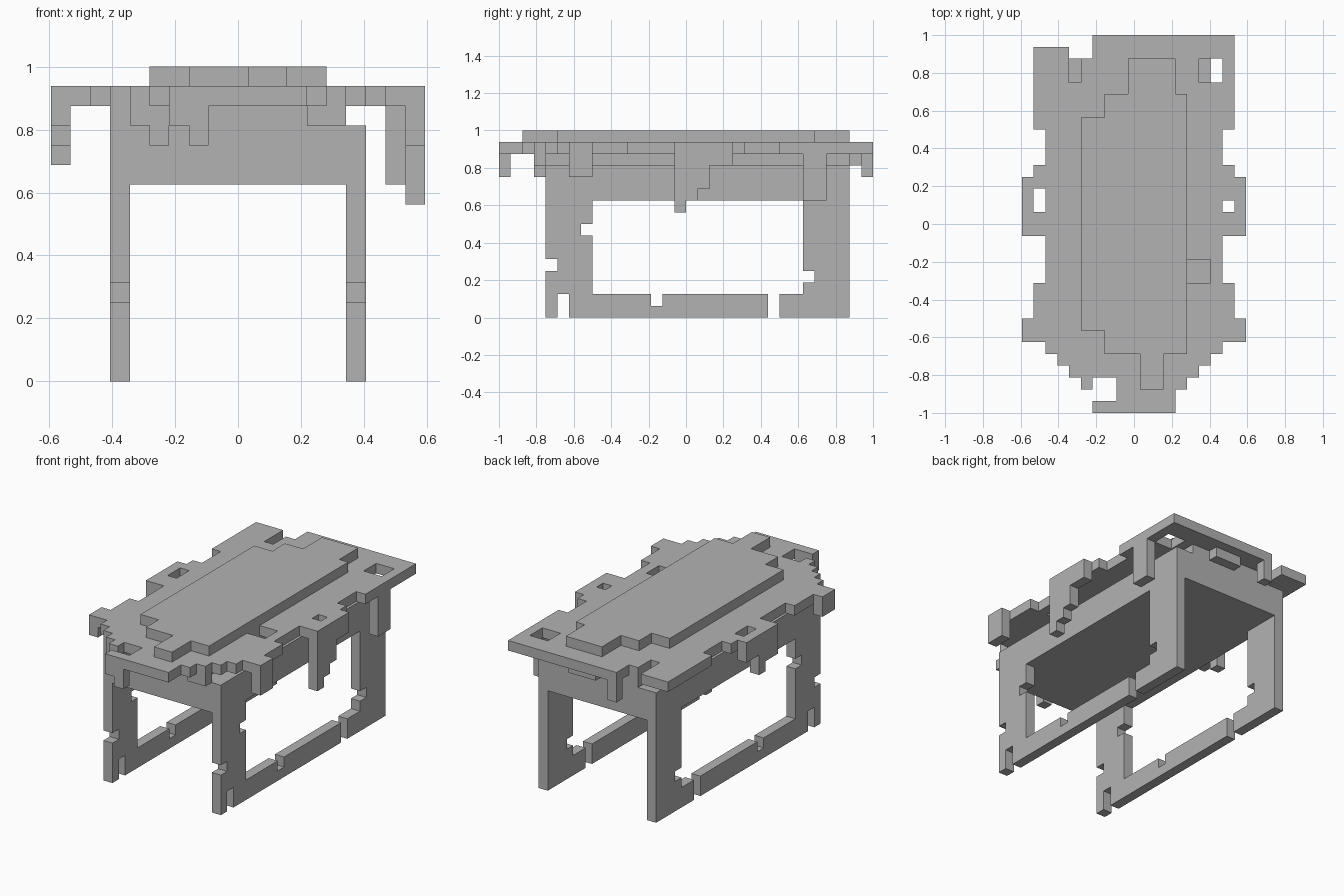
import bpy
import bmesh
from itertools import product
from mathutils import Vector

UNIT = 0.0625                       # edge of one block
WIDTH, LENGTH = 19, 32              # overall size in blocks

cube = bpy.data.objects.get("Cube")
if cube:
    bpy.data.objects.remove(cube, do_unlink=True)

grey = bpy.data.materials.new("plain_grey")
grey.use_nodes = True
grey.diffuse_color = (0.45, 0.45, 0.45, 1)
grey.node_tree.nodes["Principled BSDF"].inputs["Base Color"].default_value = grey.diffuse_color


def block(x, y, z):
    """Cells of a box, each argument being a (start, end) range."""
    return set(product(range(*x), range(*y), range(*z)))


def build(name, cells):
    """Skin a set of cells with its outer faces only, then merge flat areas."""
    bm = bmesh.new()
    for cell in cells:
        for axis in range(3):
            for side in (0, 1):
                neighbour = list(cell)
                neighbour[axis] += 2 * side - 1
                if tuple(neighbour) in cells:
                    continue
                u, v = (axis + 1) % 3, (axis + 2) % 3
                corners = []
                for du, dv in ((0, 0), (1, 0), (1, 1), (0, 1)):
                    p = list(cell)
                    p[axis] += side
                    p[u] += du
                    p[v] += dv
                    corners.append(bm.verts.new(Vector((p[0] - WIDTH / 2, p[1] - LENGTH / 2, p[2])) * UNIT))
                if not side:
                    corners.reverse()
                bm.faces.new(corners)
    bmesh.ops.remove_doubles(bm, verts=bm.verts, dist=UNIT / 100)
    bmesh.ops.dissolve_limit(bm, angle_limit=0.01, verts=bm.verts, edges=bm.edges)
    mesh = bpy.data.meshes.new(name)
    bm.to_mesh(mesh)
    bm.free()
    mesh.materials.append(grey)
    obj = bpy.data.objects.new(name, mesh)
    bpy.context.collection.objects.link(obj)
    return obj


# Table body, with a slightly narrower board on top
build("table_body", block((3, 16), (4, 30), (10, 13)) | block((5, 14), (4, 30), (13, 14)))


# Side frames: two legs and a bottom rail, with chipped edges
def side_frame(name, left):
    across = (left, left + 1)
    front_leg = block(across, (4, 8), (0, 10))
    back_leg = block(across, (26, 30), (0, 10))
    rail = block(across, (8, 26), (0, 2))
    chips = (
        block(across, (4, 5), (4, 5))
        | block(across, (5, 6), (0, 2))
        | block(across, (7, 8), (7, 8))
        | block(across, (13, 14), (1, 2))
        | block(across, (23, 24), (0, 2))
        | block(across, (26, 27), (3, 4))
    )
    build(name, (front_leg | back_leg | rail) - chips)


side_frame("right_side_frame", 3)
side_frame("left_side_frame", 15)

# Ragged cloth: mirrored rows given by where each ends and its inset
cloth = set()
start = 0
for end, inset in ((2, 6), (3, 5), (4, 4), (5, 3), (6, 2), (8, 0), (11, 1), (15, 2),
                   (20, 0), (21, 1), (24, 2), (LENGTH, 1)):
    cloth |= block((inset, WIDTH - inset), (start, end), (14, 15))
    start = end

# Tears and holes in the cloth
for across, along in (
    ((6, 8), (1, 3)),
    ((1, 6), (31, 32)),
    ((4, 6), (30, 31)),
    ((4, 5), (28, 30)),
    ((15, 17), (28, 30)),
    ((14, 16), (11, 13)),
    ((1, 2), (17, 19)),
    ((17, 18), (17, 18)),
):
    cloth -= block(across, along, (14, 15))


# Hanging tatters below the cloth edge
def hang(x, y, bottom):
    cloth.update(block(x, y, (bottom, 14)))


# front edge
hang((6, 7), (0, 1), 13)
hang((7, 8), (0, 1), 12)
hang((4, 5), (3, 4), 13)
hang((5, 6), (3, 4), 12)
hang((13, 15), (3, 4), 13)
hang((3, 4), (4, 6), 13)
# left edge
hang((18, 19), (6, 8), 12)
for step in range(3):
    hang((18, 19), (15 + step, 16 + step), 9 + step)
hang((18, 19), (18, 20), 13)
hang((17, 18), (26, 28), 10)
# right edge
hang((0, 1), (6, 8), 13)
hang((0, 1), (15, 17), 12)
hang((0, 1), (17, 18), 11)
hang((0, 1), (18, 20), 13)
# back edge
hang((6, 7), (31, 32), 12)
hang((9, 12), (30, 31), 13)
build("cloth", cloth)

# Raised runner with stepped ends
runner = (
    block((5, 14), (7, 25), (15, 16))
    | block((7, 14), (5, 27), (15, 16))
    | block((10, 12), (2, 5), (15, 16))
    | block((9, 13), (27, 30), (15, 16))
)
build("runner", runner)
